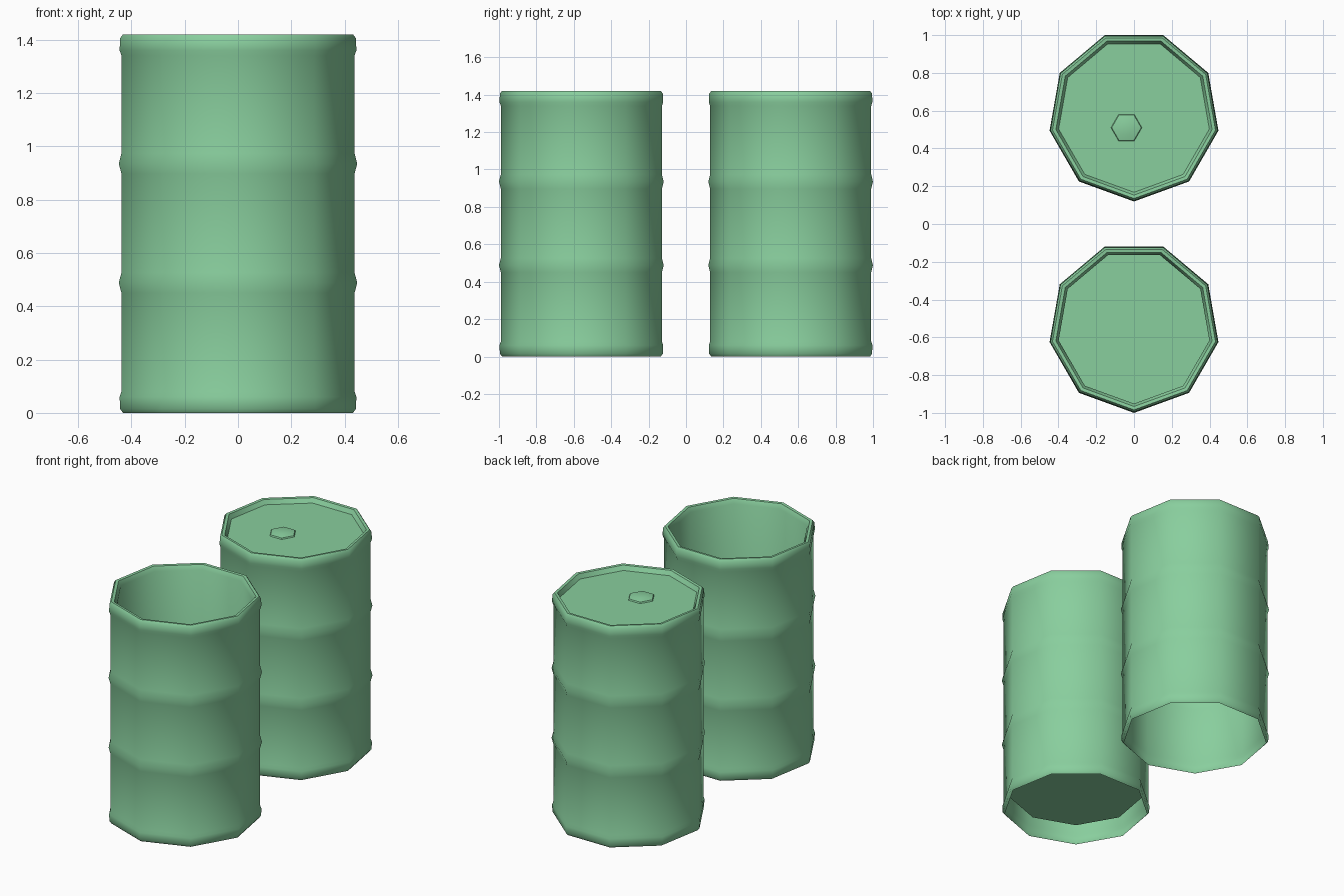
import bpy, bmesh, math

if "Cube" in bpy.data.objects:
    bpy.data.objects.remove(bpy.data.objects["Cube"])

SIDES = 9
Y_CLOSED, Y_OPEN = 0.573, -0.546

green = bpy.data.materials.new("green_paint")
green.diffuse_color = (0.25, 0.62, 0.34, 1)
green.use_nodes = True
green.node_tree.nodes["Principled BSDF"].inputs["Base Color"].default_value = green.diffuse_color


def lathe(name, profile, loc, sides, start, cap=False):
    """Revolve (radius, z) points with few sides; optionally close the last ring."""
    bm = bmesh.new()
    rings = []
    for r, z in profile:
        angles = [start + 2 * math.pi * i / sides for i in range(sides)]
        rings.append([bm.verts.new((r * math.cos(a), r * math.sin(a), z)) for a in angles])
    for low, high in zip(rings, rings[1:]):
        for i in range(sides):
            j = (i + 1) % sides
            bm.faces.new((low[i], low[j], high[j], high[i]))
    if cap:
        bm.faces.new(rings[-1])
    mesh = bpy.data.meshes.new(name)
    bm.to_mesh(mesh)
    bm.free()
    mesh.materials.append(green)
    obj = bpy.data.objects.new(name, mesh)
    obj.location = loc
    bpy.context.collection.objects.link(obj)
    bpy.ops.object.select_all(action='DESELECT')
    obj.select_set(True)
    bpy.context.view_layer.objects.active = obj
    bpy.ops.object.shade_smooth_by_angle(angle=math.radians(50))
    return obj


# Outer shell: bottom flange, two raised hoops, rolled top rim; open underneath
shell = [(0.438, 0.0), (0.449, 0.015), (0.451, 0.06), (0.444, 0.08)]
for z in (0.488, 0.935):
    shell += [(0.444, z - 0.038), (0.454, z), (0.444, z + 0.038)]
shell += [(0.444, 1.34), (0.451, 1.36), (0.449, 1.405), (0.438, 1.42),
          (0.42, 1.418), (0.405, 1.39)]

# Closed barrel: the lid is slightly recessed inside the rim
down = -math.pi / 2
lathe("closed_barrel", shell, (0, Y_CLOSED, 0), SIDES, down, cap=True)

# Open barrel: an inner wall runs down to a floor
lathe("open_barrel", shell + [(0.405, 0.115)], (0, Y_OPEN, 0), SIDES, down, cap=True)

# Hexagonal plug on the lid
lathe("lid_plug", [(0.083, 1.388), (0.078, 1.398), (0.04, 1.407)],
      (-0.04, 0.51, 0), 6, 0, cap=True)
